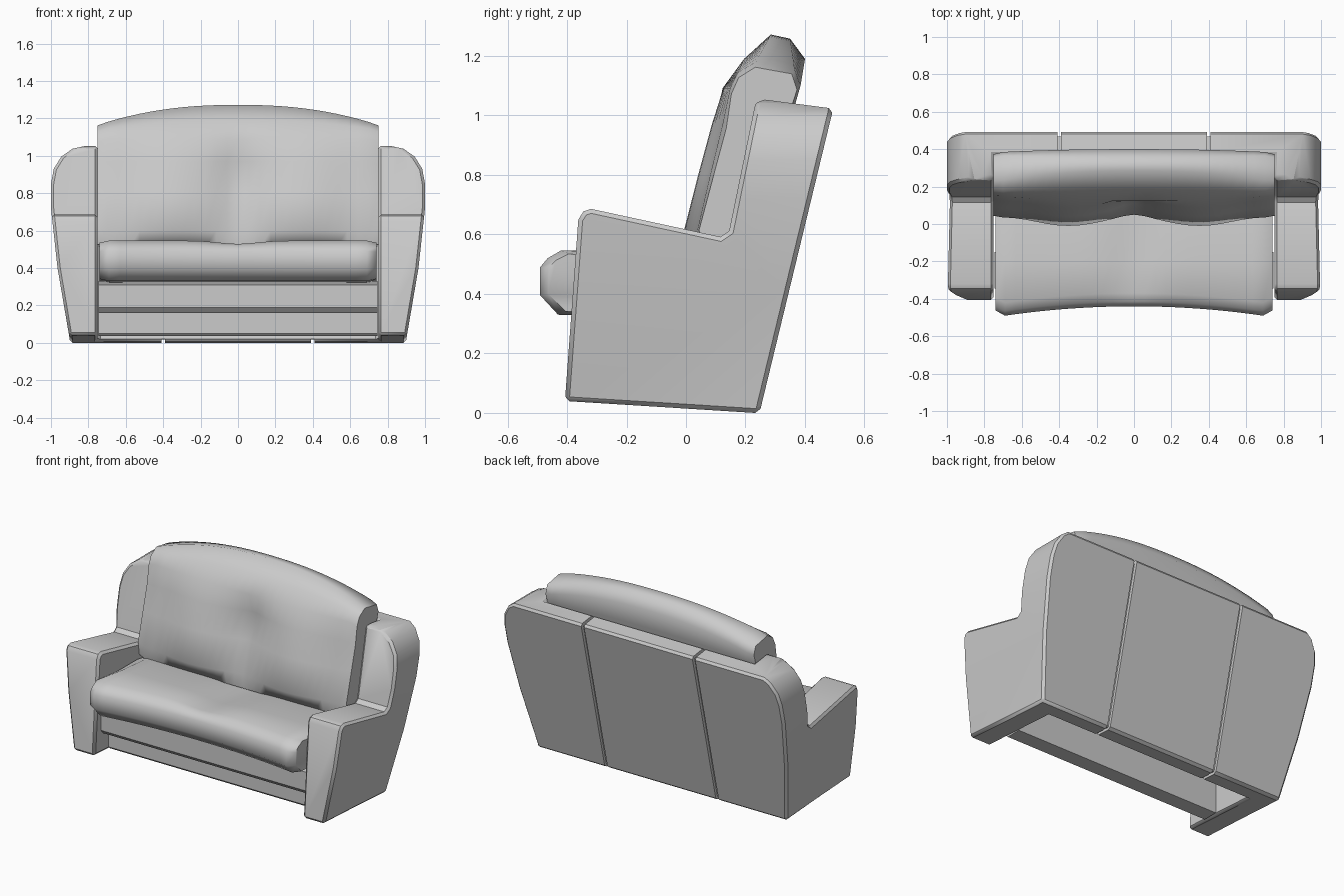
import bpy, bmesh, math

if "Cube" in bpy.data.objects:
    bpy.data.objects.remove(bpy.data.objects["Cube"])


def make_object(name, verts, faces):
    mesh = bpy.data.meshes.new(name)
    bm = bmesh.new()
    vs = [bm.verts.new(v) for v in verts]
    for f in faces:
        bm.faces.new([vs[i] for i in f])
    bmesh.ops.recalc_face_normals(bm, faces=bm.faces)
    bm.to_mesh(mesh)
    bm.free()
    ob = bpy.data.objects.new(name, mesh)
    bpy.context.collection.objects.link(ob)
    return ob


def loft(name, rings):
    """Skin a list of equal-length closed rings and cap both ends."""
    n, m = len(rings[0]), len(rings)
    verts = [v for r in rings for v in r]
    faces = [(k * n + i, k * n + (i + 1) % n, (k + 1) * n + (i + 1) % n, (k + 1) * n + i)
             for k in range(m - 1) for i in range(n)]
    faces += [tuple(range(n)), tuple((m - 1) * n + i for i in range(n))]
    return make_object(name, verts, faces)


def prism_x(name, pts, x0, x1):
    return loft(name, [[(x, y, z) for y, z in pts] for x in (x0, x1)])


def prism_y(name, pts, y0, y1):
    return loft(name, [[(x, y, z) for x, z in pts] for y in (y0, y1)])


def apply_mod(ob, kind, **props):
    mod = ob.modifiers.new(kind.title(), kind)
    for k, v in props.items():
        setattr(mod, k, v)
    bpy.context.view_layer.objects.active = ob
    bpy.ops.object.modifier_apply(modifier=mod.name)


def boolean(ob, cutter, op):
    cutter.hide_render = True
    apply_mod(ob, 'BOOLEAN', object=cutter, operation=op, solver='EXACT')
    bpy.data.objects.remove(cutter)


def smooth(ob, angle):
    bpy.ops.object.select_all(action='DESELECT')
    ob.select_set(True)
    bpy.context.view_layer.objects.active = ob
    bpy.ops.object.shade_smooth_by_angle(angle=math.radians(angle))


# Shell: side profile (corners already chamfered) trimmed to the round-shouldered front outline
profile = [(-0.407, 0.04), (0.247, -0.001), (0.495, 1.023), (0.25, 1.055), (0.232, 1.035),
           (0.145, 0.612), (0.115, 0.592), (-0.32, 0.686), (-0.345, 0.677), (-0.362, 0.65)]
frame = prism_x("arms_and_back", profile, -1.1, 1.1)
half = [(0.9, -0.1), (0.9, 0.02), (0.965, 0.4), (1.0, 0.72), (1.0, 0.85), (0.985, 0.93),
        (0.945, 0.995), (0.885, 1.037), (0.80, 1.056)]
outline = half + [(-x, z) for x, z in reversed(half)]
boolean(frame, prism_y("outline_cutter", outline, -0.8, 0.8), 'INTERSECT')

# Opening between the arms
boolean(frame, prism_x("opening_cutter", [(-0.7, -0.2), (0.08, -0.2), (0.407, 1.2), (-0.7, 1.2)],
                       -0.75, 0.75), 'DIFFERENCE')
apply_mod(frame, 'BEVEL', width=0.02, segments=1, limit_method='ANGLE',
          angle_limit=math.radians(52))

# Panel grooves around the back
for x in (-0.4, 0.4):
    groove = prism_x("groove_cutter", [(0.0, -0.1), (0.5, -0.1), (0.7, 1.2), (0.2, 1.2),
                                       (0.2, 1.025), (0.468, 1.005), (0.233, 0.018), (0.0, 0.025)],
                     x - 0.01, x + 0.01)
    boolean(frame, groove, 'DIFFERENCE')
smooth(frame, 36)

# Front boards under the seat, the lower one set back
prism_x("front_rail", [(-0.345, 0.188), (-0.32, 0.16), (-0.15, 0.16), (-0.15, 0.33), (-0.345, 0.31)],
        -0.745, 0.745)
prism_x("kick_board", [(-0.265, 0.05), (-0.25, 0.035), (-0.15, 0.035), (-0.15, 0.165), (-0.265, 0.165)],
        -0.745, 0.745)


def cushion(name, section, full, end, inset):
    """Loft section(x) across the width, with a tapered boxing strip at each end."""
    n = 24
    xs = [full * (2 * i / n - 1) for i in range(n + 1)]
    rings = [[(x, y, z) for y, z in section(x)] for x in xs]

    def cap(x, ring):
        cy = sum(p[1] for p in ring) / len(ring)
        cz = sum(p[2] for p in ring) / len(ring)
        out = []
        for _, y, z in ring:
            s = 1 - inset / math.hypot(y - cy, z - cz)
            out.append((x, cy + (y - cy) * s, cz + (z - cz) * s))
        return out
    rings = [cap(-end, rings[0])] + rings + [cap(end, rings[-1])]
    smooth(loft(name, rings), 62)


# Seat cushion: bowed front edge and a shallow central dip
def seat_section(x):
    bow = 0.05 * (1 - (x / 0.69) ** 2)
    dip = 0.025 * math.exp(-(x / 0.14) ** 2)
    return [(-0.43 + bow, 0.33), (-0.49 + bow, 0.395), (-0.49 + bow, 0.49), (-0.465 + bow, 0.52),
            (-0.42 + bow, 0.546 - dip * 0.7), (-0.2, 0.54 - dip), (0.05, 0.52 - dip),
            (0.20, 0.49), (0.20, 0.40), (0.17, 0.32), (-0.1, 0.32)]


cushion("seat_cushion", seat_section, 0.69, 0.74, 0.028)


# Back cushion: leaning, arched top, two bulges with a dent between them
def back_section(x):
    t = 1 - (abs(x) / 0.70) ** 2.3
    bulge = 0.035 - 0.045 * math.sin(math.pi * abs(x) / 0.70) ** 2
    dent = 0.03 * math.exp(-(x / 0.09) ** 2)
    low = [(bulge + dent * 0.5, 0.60), (0.05 + bulge * 0.9 + dent, 0.80),
           (0.095 + bulge * 0.8 + dent, 0.97)]
    ends = [(0.148, 1.09), (0.175, 1.145), (0.235, 1.18), (0.365, 1.155), (0.385, 1.10), (0.365, 1.03)]
    mids = [(0.122, 1.09), (0.195, 1.19), (0.285, 1.272), (0.35, 1.258), (0.40, 1.19), (0.372, 1.06)]
    top = [(a + (c - a) * t, b + (d - b) * t) for (a, b), (c, d) in zip(ends, mids)]
    return low + top + [(0.255, 0.57), (0.20, 0.50), (0.05, 0.51)]


cushion("back_cushion", back_section, 0.70, 0.75, 0.018)
